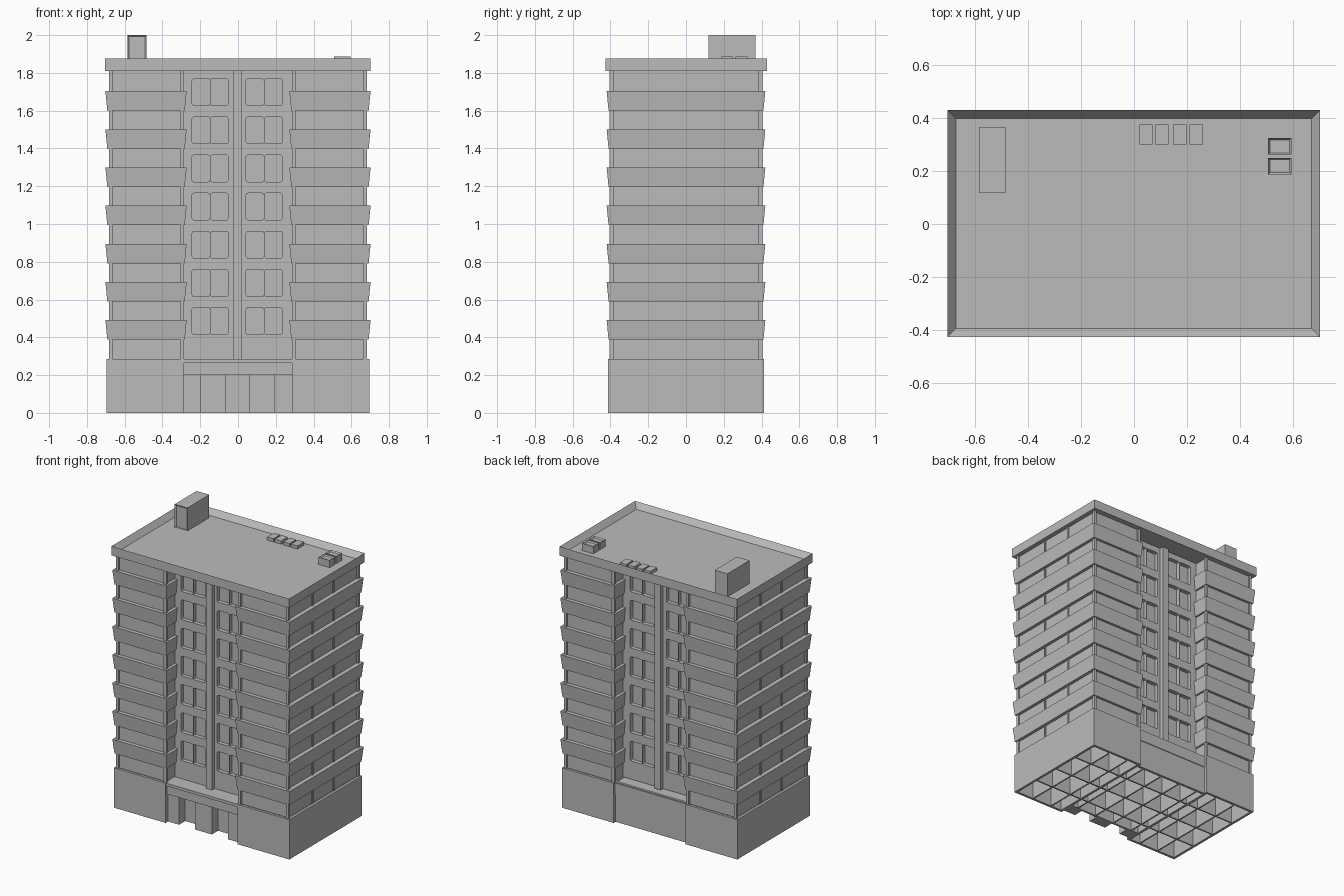
import bpy, bmesh
from mathutils import Matrix, Vector

old = bpy.data.objects.get("Cube")
if old:
    bpy.data.objects.remove(old, do_unlink=True)

concrete = bpy.data.materials.new("concrete_grey")
concrete.use_nodes = True
GREY = (0.5, 0.5, 0.5, 1)
concrete.diffuse_color = GREY
concrete.node_tree.nodes["Principled BSDF"].inputs["Base Color"].default_value = GREY


def add_box(bm, x0, x1, y0, y1, z0, z1, flare=0.0, round_y=0.0):
    """Box between two corners; flare widens its top, round_y rounds edges along y."""
    size = Vector((x1 - x0, y1 - y0, z1 - z0))
    mid = Vector((x0 + x1, y0 + y1, z0 + z1)) / 2
    verts = bmesh.ops.create_cube(bm, size=1)["verts"]
    for v in verts:
        top = v.co.z > 0
        grow = Vector((v.co.x, v.co.y, 0)) * 2 * flare if top else Vector()
        v.co = Vector(a * b for a, b in zip(v.co, size)) + mid + grow
    if round_y:
        edges = {e for v in verts for e in v.link_edges
                 if abs(e.verts[0].co.y - e.verts[1].co.y) > 1e-4}
        bmesh.ops.bevel(bm, geom=list(edges), offset=round_y, segments=2,
                        affect='EDGES', profile=0.5)


def make(name, boxes, **opts):
    bm = bmesh.new()
    for b in boxes:
        add_box(bm, *b, **opts)
    mesh = bpy.data.meshes.new(name)
    bm.to_mesh(mesh)
    bm.free()
    mesh.materials.append(concrete)
    ob = bpy.data.objects.new(name, mesh)
    bpy.context.collection.objects.link(ob)
    return ob


def cut(ob, boxes, radius):
    """Subtract rounded boxes from an object and discard the cutter."""
    cutter = make("opening_cutter", boxes, round_y=radius)
    cutter.hide_render = True
    mod = ob.modifiers.new("openings", 'BOOLEAN')
    mod.object = cutter
    mod.solver = 'EXACT'
    bpy.context.view_layer.objects.active = ob
    bpy.ops.object.modifier_apply(modifier=mod.name)
    bpy.data.objects.remove(cutter, do_unlink=True)


def inset_face(ob, normal, width, depth):
    """Inset and push in the faces that look along a direction."""
    bm = bmesh.new()
    bm.from_mesh(ob.data)
    bm.normal_update()
    faces = [f for f in bm.faces if f.normal.dot(Vector(normal)) > 0.9]
    bmesh.ops.inset_individual(bm, faces=faces, thickness=width, depth=-depth)
    bm.to_mesh(ob.data)
    bm.free()


FLOOR = 0.202                # storey height
BASE, EAVE = 0.285, 1.81     # top of ground floor, underside of roof
W, D = 0.695, 0.412          # ground floor half size
INNER = 0.285                # inner edge of each wing

# Wings: recessed panes, corner piers and flared balcony bands
for side, name in ((-1, "right"), (1, "left")):
    def wing(a, b):
        return sorted((side * a, side * b))

    make(name + "_wing_glazing", [(*wing(0.295, 0.67), -0.392, 0.392, BASE, EAVE)])
    piers = []
    for ys in (-1, 1):
        y = sorted((ys * 0.385, ys * 0.405))
        piers += [(*wing(a, b), *y, BASE, EAVE) for a, b in ((INNER, 0.305), (0.665, 0.682))]
        y = sorted((ys * 0.114, ys * 0.126))
        piers.append((*wing(0.6, 0.677), *y, BASE, EAVE))
    make(name + "_wing_piers", piers)
    bands = [(*wing(0.282, 0.692), -0.41, 0.41, z, z + 0.103)
             for z in (0.388 + FLOOR * i for i in range(7))]
    make(name + "_wing_bands", bands, flare=0.01)

    # Ground floor wing walls, open underneath
    t = 0.018
    make(name + "_ground_walls", [
        (*wing(W - t, W), -D, D, 0, BASE),
        (*wing(INNER, W - t), -D, -D + t, 0, BASE),
        (*wing(INNER, W - t), D - t, D, 0, BASE),
        (*wing(INNER, INNER + t), -D + t, D - t, 0, BASE)])

# Central bay: walls with paired windows on front and back, and a full-height pillar
make("central_core", [(-0.3, 0.3, -0.265, 0.265, BASE, EAVE)])
for ys, name in ((-1, "front"), (1, "back")):
    wall = make(name + "_central_wall", [(-0.29, 0.29, *sorted((ys * 0.25, ys * 0.297)), BASE, EAVE)])
    holes = []
    for i in range(7):
        z = 0.415 + FLOOR * i
        for x in (-0.243, -0.146, 0.043, 0.14):
            holes.append((x, x + 0.094, *sorted((ys * 0.268, ys * 0.35)), z, z + 0.142))
    cut(wall, holes, 0.01)
    make(name + "_central_pillar", [(-0.026, 0.022, *sorted((ys * 0.28, ys * 0.325)), BASE, EAVE)])

# Ground floor centre: entrance with two doorways, canopy and plain back wall
entrance = make("entrance_wall", [(-INNER, INNER, -0.385, -0.3, 0, 0.265)])
cut(entrance, [(x, x + 0.128, -0.45, -0.315, -0.1, 0.205) for x in (-0.198, 0.062)], 0.008)
make("entrance_canopy", [(-INNER, INNER, -0.41, -0.25, 0.265, BASE)])
make("back_ground_wall", [(-INNER, INNER, 0.372, 0.39, 0, BASE)])

# Underside: ceiling and a lattice of foundation walls
make("ground_ceiling", [(-0.68, 0.68, -0.395, 0.395, 0.2, 0.28)])
lattice = []
for i in range(1, 9):
    x = -W + i * 2 * W / 9
    front = -0.305 if abs(x) < 0.3 else -0.4
    lattice.append((x - 0.005, x + 0.005, front, 0.38, 0.002, 0.21))
lattice += [(-0.68, 0.68, y - 0.005, y + 0.005, 0.002, 0.21) for y in (-0.2, 0, 0.2)]
make("foundation_lattice", lattice)

# Roof slab with a raised rim
roof = make("roof_slab", [(-0.705, 0.702, -0.426, 0.43, EAVE, 1.875)])
inset_face(roof, (0, 0, 1), 0.045, 0.04)

# Roof fittings
hut = make("stair_hut", [(-0.585, -0.485, 0.118, 0.367, 1.83, 2.0)])
inset_face(hut, (0, -1, 0), 0.012, 0.008)
units = make("roof_units", [(0.507, 0.595, y, y + 0.063, 1.83, 1.887) for y in (0.187, 0.262)])
inset_face(units, (0, 0, 1), 0.01, 0.01)
make("roof_vents", [(x, x + 0.05, 0.301, 0.376, 1.83, 1.858) for x in (0.02, 0.08, 0.148, 0.21)])
